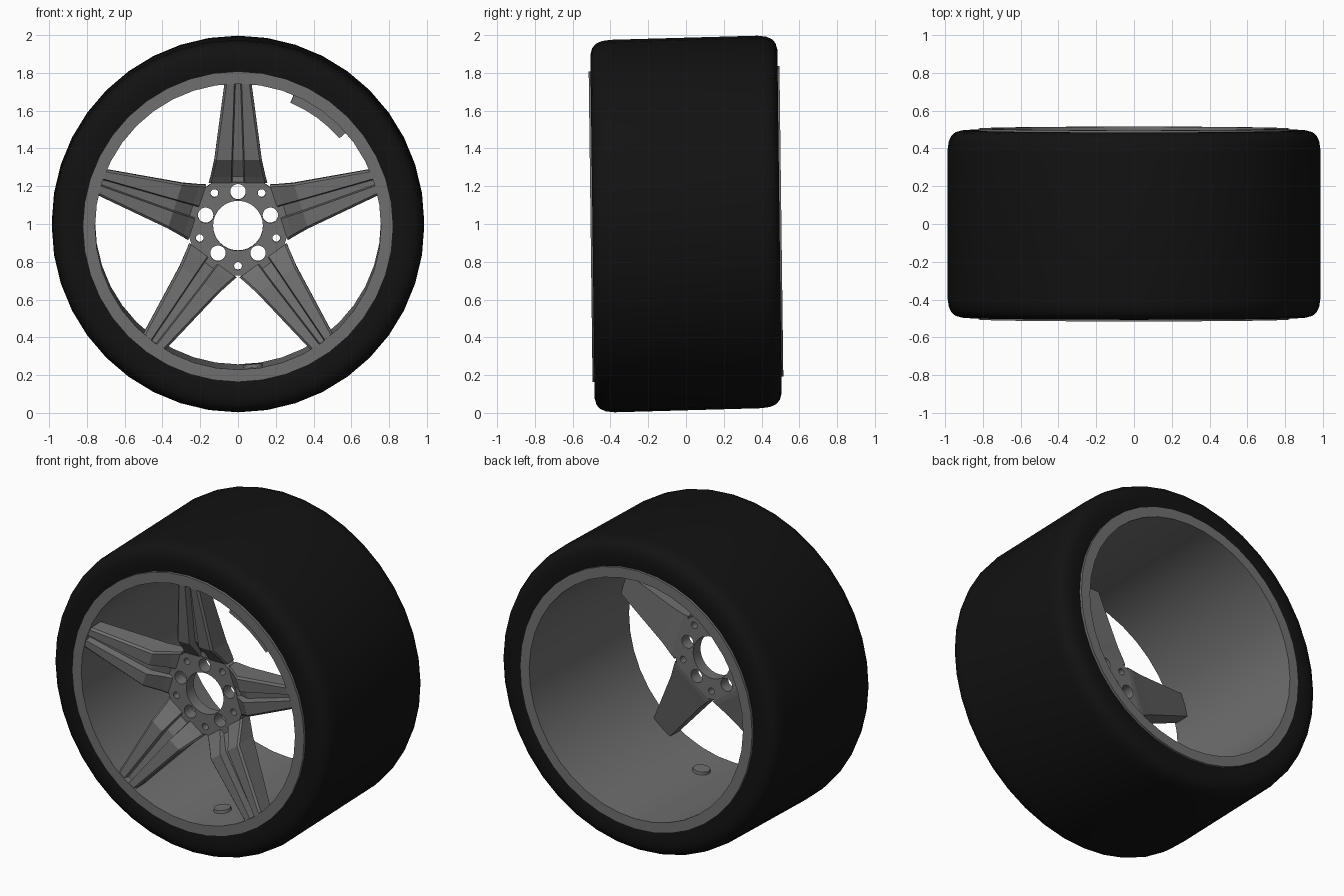
import bpy, bmesh, math
from mathutils import Matrix, Vector

if "Cube" in bpy.data.objects:
    bpy.data.objects.remove(bpy.data.objects["Cube"])

SEG = 40
# the whole wheel leans slightly and stands on the ground
LEAN = Matrix(((1, 0, 0, 0), (0, 1, -0.0125, 0), (0, 0.028, 1, 1), (0, 0, 0, 1)))


def finish(name, bm, mat=None, smooth=True):
    bmesh.ops.recalc_face_normals(bm, faces=bm.faces)
    me = bpy.data.meshes.new(name)
    bm.to_mesh(me)
    bm.free()
    me.transform(LEAN)
    ob = bpy.data.objects.new(name, me)
    bpy.context.collection.objects.link(ob)
    if mat:
        me.materials.append(mat)
    if smooth:
        bpy.ops.object.select_all(action='DESELECT')
        ob.select_set(True)
        bpy.context.view_layer.objects.active = ob
        bpy.ops.object.shade_smooth_by_angle(angle=math.radians(35))
    return ob


def loft(bm, rings, wrap_rings, wrap_points, caps=False):
    vs = [[bm.verts.new(p) for p in ring] for ring in rings]
    n, m = len(vs), len(vs[0])
    for i in range(n if wrap_rings else n - 1):
        a, b = vs[i], vs[(i + 1) % n]
        for j in range(m if wrap_points else m - 1):
            k = (j + 1) % m
            bm.faces.new((a[j], a[k], b[k], b[j]))
    if caps:
        bm.faces.new(vs[0])
        bm.faces.new(vs[-1])


def lathe(profile, closed, start=0, end=360, steps=SEG):
    # spins a (radius, y) profile around the wheel axis
    full = end - start >= 360
    bm = bmesh.new()
    rings = []
    for i in range(steps if full else steps + 1):
        a = math.radians(start + (end - start) * i / steps)
        rings.append([(r * math.cos(a), y, r * math.sin(a)) for r, y in profile])
    loft(bm, rings, full, closed, caps=not full)
    return bm


def cylinder(bm, r, y0, y1, x, z, n=20):
    rings = [[(x + r * math.cos(2 * math.pi * i / n), y, z + r * math.sin(2 * math.pi * i / n))
              for i in range(n)] for y in (y0, y1)]
    loft(bm, rings, False, True, caps=True)


def polar(r, deg):
    return r * math.cos(math.radians(deg)), r * math.sin(math.radians(deg))


# tyre: black, rounded shoulders
rubber = bpy.data.materials.new("rubber")
rubber.diffuse_color = (0.006, 0.006, 0.006, 1)
rubber.use_nodes = True
rubber.node_tree.nodes["Principled BSDF"].inputs["Base Color"].default_value = rubber.diffuse_color
half = [(0.80, 0.485), (0.86, 0.495), (0.91, 0.495), (0.945, 0.485), (0.967, 0.465),
        (0.98, 0.435), (0.986, 0.39)]
finish("tire", lathe([(r, -y) for r, y in half] + half[::-1], False), rubber)

# rim barrel with flat lips
metal = bpy.data.materials.new("metal")
metal.diffuse_color = (0.16, 0.16, 0.16, 1)
metal.use_nodes = True
metal.node_tree.nodes["Principled BSDF"].inputs["Base Color"].default_value = metal.diffuse_color
finish("rim", lathe([(0.757, -0.505), (0.822, -0.505), (0.822, -0.46), (0.79, -0.44),
                     (0.79, 0.44), (0.822, 0.46), (0.822, 0.505), (0.757, 0.505)], True), metal)

# balance weight behind the front lip
finish("balance_weight", lathe([(0.712, -0.48), (0.765, -0.48), (0.765, -0.36), (0.712, -0.36)],
                               True, 41, 67, 4), metal)

# valve boss on the barrel floor
bm = bmesh.new()
bmesh.ops.create_cone(bm, cap_ends=True, segments=16, radius1=0.055, radius2=0.05, depth=0.03,
                      matrix=Matrix.Translation((0.08, -0.28, -0.748)) @ Matrix.Rotation(-0.1, 4, 'Y'))
finish("valve", bm, metal)

# hub: pentagon with clipped corners, bored through
bm = bmesh.new()
outline = [polar(0.266, 90 + 72 * k + s * 30) for k in range(5) for s in (-1, 1)]
loft(bm, [[(x, y, z) for x, z in outline] for y in (-0.335, -0.26)], False, True, caps=True)
hub = finish("hub", bm, metal, smooth=False)

bm = bmesh.new()
cylinder(bm, 0.132, -0.5, -0.1, 0, 0, 32)
for k in range(5):
    x, z = polar(0.18, 90 + 72 * k)
    cylinder(bm, 0.041, -0.5, -0.1, x, z)
    x, z = polar(0.213, 54 + 72 * k)
    cylinder(bm, 0.021, -0.5, -0.1, x, z, 12)
cutter = finish("hole_cutter", bm, smooth=False)
cutter.hide_render = True
mod = hub.modifiers.new("holes", 'BOOLEAN')
mod.object = cutter
mod.operation = 'DIFFERENCE'
mod.solver = 'EXACT'
bpy.ops.object.select_all(action='DESELECT')
bpy.context.view_layer.objects.active = hub
hub.select_set(True)
bpy.ops.object.modifier_apply(modifier=mod.name)
bpy.data.objects.remove(cutter)
bpy.ops.object.shade_smooth_by_angle(angle=math.radians(35))

# spokes: kicked forward from the hub, grooved down the middle
# station: radius, half width, front y, back y, groove half width, groove depth
STATIONS = [(0.227, 0.155, -0.335, -0.26, 0.036, 0.004),
            (0.26, 0.146, -0.36, -0.265, 0.035, 0.03),
            (0.35, 0.126, -0.44, -0.29, 0.033, 0.05),
            (0.77, 0.07, -0.503, -0.40, 0.019, 0.04)]
for k in range(5):
    bm = bmesh.new()
    turn = Matrix.Rotation(math.radians(72 * k), 4, 'Y')
    rings = []
    for r, w, f, b, g, d in STATIONS:
        section = [(-w, b), (-w, f + 0.012), (-w + 0.012, f), (-g, f), (-g + 0.006, f + d),
                   (g - 0.006, f + d), (g, f), (w - 0.012, f), (w, f + 0.012), (w, b)]
        rings.append([turn @ Vector((u, y, r)) for u, y in section])
    loft(bm, rings, False, True, caps=True)
    finish("spoke_%d" % (k + 1), bm, metal, smooth=False)
